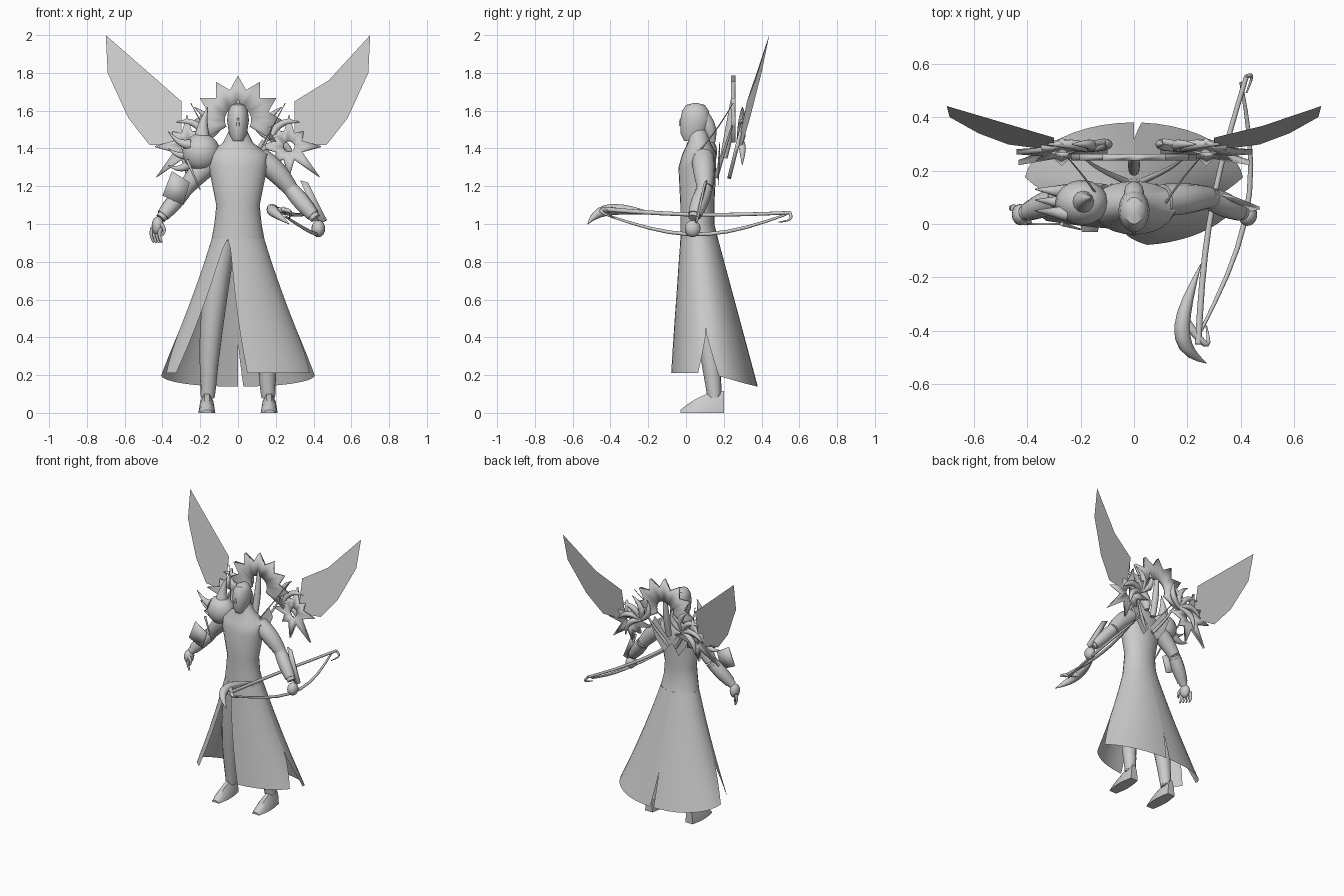
import bpy, bmesh, math
from mathutils import Matrix, Vector

default_cube = bpy.data.objects.get("Cube")
if default_cube:
    bpy.data.objects.remove(default_cube, do_unlink=True)

grey = bpy.data.materials.new("plain_grey")
grey.use_nodes = True
grey.diffuse_color = (.6, .6, .6, 1)
grey.node_tree.nodes["Principled BSDF"].inputs["Base Color"].default_value = grey.diffuse_color


def finish(name, bm, thickness=0):
    mesh = bpy.data.meshes.new(name)
    bmesh.ops.recalc_face_normals(bm, faces=bm.faces)
    bm.to_mesh(mesh)
    bm.free()
    mesh.materials.append(grey)
    part = bpy.data.objects.new(name, mesh)
    bpy.context.collection.objects.link(part)
    bpy.ops.object.select_all(action='DESELECT')
    part.select_set(True)
    bpy.context.view_layer.objects.active = part
    bpy.ops.object.shade_smooth_by_angle(angle=math.radians(40))
    if thickness:
        solid = part.modifiers.new("thickness", 'SOLIDIFY')
        solid.thickness = thickness
        solid.offset = 0


def skin(name, rings, closed=True, caps=True, thickness=0):
    """Bridge a list of point rings into one surface."""
    bm = bmesh.new()
    rows = [[bm.verts.new(point) for point in ring] for ring in rings]
    count = len(rows[0])
    for low, high in zip(rows, rows[1:]):
        for i in range(count if closed else count - 1):
            j = (i + 1) % count
            bm.faces.new((low[i], low[j], high[j], high[i]))
    if caps:
        bm.faces.new(rows[0])
        bm.faces.new(rows[-1])
    finish(name, bm, thickness)


def oval(degrees, z, width, depth, centre_y):
    """Point on a level ellipse; zero degrees faces the front."""
    angle = math.radians(degrees)
    return Vector((width * math.sin(angle), centre_y - depth * math.cos(angle), z))


def stack(name, levels, caps=True):
    skin(name, [[oval(step * 15, *level) for step in range(24)] for level in levels], caps=caps)


def arc(name, start, end, bend, base, tip, swell=0, sides=12):
    """Tapered round rod bowed sideways by the bend vector."""
    start, end, bend = Vector(start), Vector(end), Vector(bend)
    rings, turn, previous = [], None, None
    for step in range(10):
        t = step / 9
        centre = start.lerp(end, t) + bend * math.sin(math.pi * t)
        along = (end - start + bend * math.pi * math.cos(math.pi * t)).normalized()
        if turn is None:
            turn = along.to_track_quat('Z', 'Y')
        else:
            turn = previous.rotation_difference(along) @ turn
        previous = along
        radius = base + (tip - base) * t + swell * math.sin(math.pi * t)
        angles = [math.tau * k / sides for k in range(sides)]
        rings.append([centre + turn @ Vector((math.cos(a), math.sin(a), 0)) * radius for a in angles])
    skin(name, rings)


def ball(name, centre, size):
    bm = bmesh.new()
    place = Matrix.Translation(centre) @ Matrix.Diagonal((*size, 1))
    bmesh.ops.create_uvsphere(bm, u_segments=16, v_segments=10, radius=1, matrix=place)
    finish(name, bm)


def plate(name, points, thickness=0):
    bm = bmesh.new()
    face = bm.faces.new([bm.verts.new(point) for point in points])
    bmesh.ops.triangulate(bm, faces=[face], ngon_method='EAR_CLIP')
    finish(name, bm, thickness)


def leaning(x, z):
    """Point on the backward-leaning sheet of thorns."""
    return Vector((x, .23 + .25 * (z - 1.25), z))


# Robe top, from waist to neck
WAIST = .92
stack("robe_top", [(WAIST, .14, .1, .07), (1, .125, .09, .06), (1.1, .115, .09, .06), (1.3, .155, .1, .06),
                   (1.37, .16, .09, .07), (1.43, .08, .06, .07), (1.5, .045, .05, .06)], caps=False)


# Four skirt panels, parted at the front, sides and back
def skirt_point(degrees, t):
    beyond_side = max(0, abs(degrees) - 84)
    hem = .21 - .07 * math.sin(math.radians(min(90, beyond_side)))
    width = .14 + .22 * t + .05 * t * t
    return oval(degrees, WAIST + (hem - WAIST) * t, width, .1 + .13 * t, .07 + .08 * t)


def skirt_panel(name, edges):
    rings = []
    for row in range(15):
        t = row / 14
        slit = max(0, t - .7) / .3
        first, last = edges(30 * math.sqrt(t), slit)
        rings.append([skirt_point(first + (last - first) * k / 10, t) for k in range(11)])
    skin(name, rings, closed=False, caps=False)


skirt_panel("skirt_front_left", lambda spread, slit: (spread - 23, 84 - 16 * slit))
skirt_panel("skirt_front_right", lambda spread, slit: (16 * slit - 84, -23 - spread))
skirt_panel("skirt_back_left", lambda spread, slit: (84 + 12 * slit, 180 - 4 * slit))
skirt_panel("skirt_back_right", lambda spread, slit: (-84 - 12 * slit, -180))

# Head, nose and swept hair
stack("head", [(1.44, .03, .04, .03), (1.48, .048, .07, .04), (1.55, .058, .08, .05),
               (1.6, .052, .07, .05), (1.63, .035, .05, .05), (1.64, .01, .01, .05)])
arc("nose", (0, -.02, 1.57), (0, -.03, 1.52), (0, -.005, 0), .004, .008)
arc("hair", (0, .08, 1.59), (0, .14, 1.43), (0, .01, 0), .03, .015, swell=.015)

for sign, side in ((1, "left"), (-1, "right")):
    def at(x, y, z):
        return Vector((x * sign, y, z))

    # Legs, ankle cuffs and pointed shoes
    still = at(0, 0, 0)
    arc(side + "_leg", at(.07, .07, WAIST), at(.16, .15, .08), at(.02, 0, 0), .06, .035, swell=.015)
    arc(side + "_cuff", at(.16, .15, .09), at(.155, .14, .2), still, .038, .046)
    shoe = []
    for step in range(7):
        t = step / 6
        wide = .03 + .015 * math.sin(math.pi * t)
        tall = .015 + .1 * (1 - t * t)
        section = ((-1, 0), (1, 0), (.8, .6), (.3, 1), (-.3, 1), (-.8, .6))
        shoe.append([at(.165 + wide * u, .2 - .23 * t, tall * v) for u, v in section])
    skin(side + "_shoe", shoe)

    # Arms with flared bracers
    shoulder, elbow, wrist = at(.11, .09, 1.35), at(.275, .1, 1.19), at(.41, .04, 1.03)
    arc(side + "_upper_arm", shoulder, elbow, at(.005, 0, .01), .06, .042, swell=.006)
    arc(side + "_forearm", elbow, wrist, still, .042, .028)
    arc(side + "_bracer", elbow.lerp(wrist, .1), elbow.lerp(wrist, .9), still, .043, .035, swell=.006)

    # Large thin wings
    outline = ((.7, 2), (.69, 1.8), (.58, 1.56), (.47, 1.42), (.3, 1.41), (.3, 1.65), (.48, 1.76))
    plate(side + "_wing", [at(x, .2 * z + .12 * x - .043, z) for x, z in outline])

    # Thorny back ornament around a hollow, longest toward its lower outer corner
    thorns, hollow = [], []
    for step in range(16):
        angle = math.tau * (step + 2) / 16
        reach = .075 if step % 2 else .17 + .06 * math.cos(2 * angle + math.pi / 2)
        for ring, distance in ((thorns, reach), (hollow, .03)):
            ring.append(leaning(sign * (.27 + distance * math.cos(angle)), 1.41 + distance * math.sin(angle)))
    skin(side + "_thorn_ring", [thorns, hollow], caps=False, thickness=.02)
    for step in range(5):
        angle = math.radians(step * 40 - 50)
        outward = at(math.cos(angle), .1, math.sin(angle))
        across = at(-math.sin(angle), .2, math.cos(angle))
        root = leaning(sign * .17, 1.45)
        arc(f"{side}_horn_{step}", root, root + outward * .18, across * .04, .012, .002, swell=.012)

    # Thin rods and raised collar points at the back
    arc(side + "_rod", at(.1, .05, 1.36), at(.25, .25, 1.64), at(0, .01, 0), .005, .002)
    arc(side + "_spine_rod", at(.03, .16, 1.25), at(.2, .26, 1.57), at(.02, 0, 0), .012, .003)
    collar = ((0, 1.28), (.07, 1.36), (.13, 1.45), (.16, 1.38), (.12, 1.28), (.06, 1.2))
    plate(side + "_collar_point", [at(x, .165 + .1 * x, z) for x, z in collar])

# Spiked crest fan arching behind the head
spikes, inside = [], []
for step in range(17):
    angle = math.radians(step * 15 - 30)
    for ring, distance in ((spikes, .165 if step % 2 else .235), (inside, .07)):
        ring.append(Vector((distance * math.cos(angle), .25, 1.55 + distance * math.sin(angle))))
skin("crest_fan", [spikes, inside], closed=False, caps=False, thickness=.025)
arc("crest_spine", (0, .2, 1.35), (0, .25, 1.72), (0, .01, 0), .02, .002, swell=.01)

# Hands
ball("left_fist", (.425, .035, .975), (.036, .042, .045))
plate("left_bracer_fin", [(.33, .11, 1.23), (.37, .1, 1.22), (.47, .06, 1.02), (.43, .05, 1)], .01)
ball("right_hand", (-.425, .035, .99), (.032, .04, .05))
for finger in range(4):
    root = Vector((-.45 + .014 * finger, .06 - .017 * finger, .98))
    arc(f"right_finger_{finger}", root, root + Vector((.005, 0, -.08)), (-.01, 0, 0), .014, .005)
arc("right_thumb", (-.41, .01, 1), (-.4, 0, .94), (.015, 0, 0), .012, .005)
plate("right_arm_plate", [(-.35, 0, 1.28), (-.255, 0, 1.22), (-.29, 0, 1.1), (-.4, 0, 1.15)], .008)

# Shoulder guard with spikes
ball("shoulder_guard", (-.195, .08, 1.38), (.1, .085, .1))
arc("guard_crest", (-.19, .08, 1.43), (-.16, .1, 1.62), (-.01, 0, 0), .05, .002)
for spike in range(3):
    root = Vector((-.25, .04 + .04 * spike, 1.42 - .05 * spike))
    arc(f"guard_spike_{spike}", root, root + Vector((-.12, .01, .07 - .04 * spike)), (0, 0, -.02), .03, .002)
arc("guard_strap", (-.27, 0, 1.34), (-.2, -.02, 1.18), (0, 0, 0), .008, .003)

# Curled bow held in the left hand
arc("bow_upper_limb", (.24, -.45, 1.08), (.42, .55, 1.06), (-.04, 0, -.02), .012, .009)
arc("bow_lower_limb", (.25, -.4, 1.04), (.4, .53, 1.05), (.1, 0, -.1), .006, .006, swell=.004)
arc("bow_end_curl", (.42, .55, 1.06), (.42, .49, 1.01), (.02, .03, -.01), .009, .003)
arc("bow_big_curl", (.25, -.15, 1.05), (.27, -.52, 1), (-.08, -.07, .05), .002, .002, swell=.028)
arc("bow_small_curl", (.19, -.36, 1.07), (.27, -.38, 1.03), (.04, -.08, .02), .018, .003)
